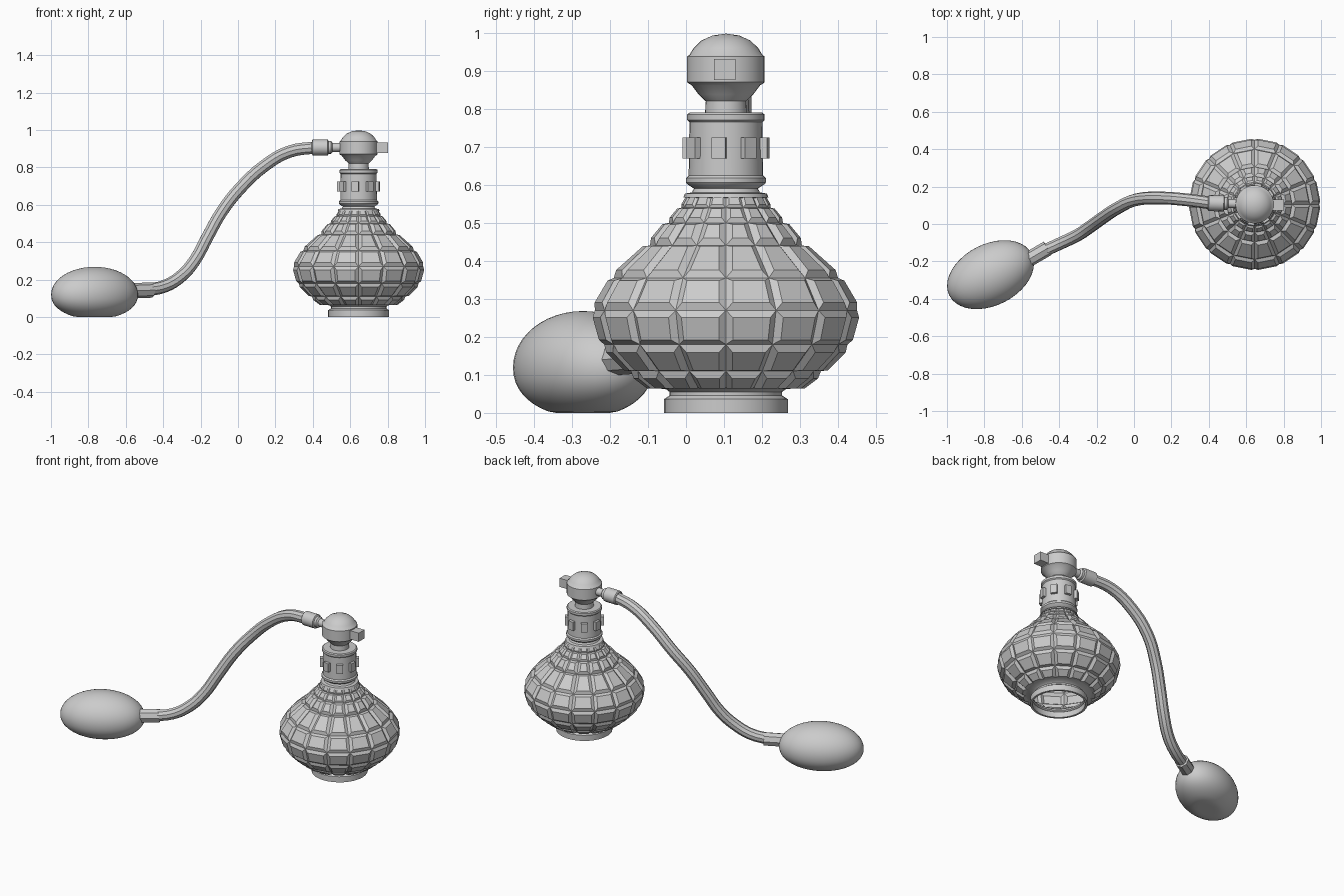
import bpy, bmesh, math
from mathutils import Vector, Matrix

if "Cube" in bpy.data.objects:
    bpy.data.objects.remove(bpy.data.objects["Cube"])

CX, CY = 0.645, 0.105   # bottle axis


def finish(bm, name, angle=35):
    me = bpy.data.meshes.new(name)
    bm.to_mesh(me)
    bm.free()
    ob = bpy.data.objects.new(name, me)
    bpy.context.collection.objects.link(ob)
    shade(ob, angle)
    return ob


def shade(ob, angle):
    if not angle:
        return
    bpy.ops.object.select_all(action='DESELECT')
    ob.select_set(True)
    bpy.context.view_layer.objects.active = ob
    bpy.ops.object.shade_smooth_by_angle(angle=math.radians(angle))


def revolve(profile, n):
    """Spin (radius, height) points about z; returns bmesh and its rows of faces."""
    bm = bmesh.new()
    rings = [[bm.verts.new((r * math.cos(2 * math.pi * i / n),
                            r * math.sin(2 * math.pi * i / n), z)) for i in range(n)]
             for r, z in profile]
    rows = []
    for a, b in zip(rings, rings[1:]):
        rows.append([bm.faces.new((a[i], a[(i + 1) % n], b[(i + 1) % n], b[i]))
                     for i in range(n)])
    bm.normal_update()
    return bm, rows


def lathe(name, profile, n=32, matrix=None):
    bm, _ = revolve(profile, n)
    bmesh.ops.remove_doubles(bm, verts=bm.verts, dist=1e-5)
    bm.transform(matrix or Matrix.Translation((CX, CY, 0)))
    return finish(bm, name)


def along(start, end):
    """Matrix taking local z to the line from start towards end."""
    s, e = Vector(start), Vector(end)
    return Matrix.Translation(s) @ (e - s).to_track_quat('Z', 'Y').to_matrix().to_4x4()


def box(name, size, matrix):
    bm = bmesh.new()
    bmesh.ops.create_cube(bm, size=1)
    bm.transform(matrix @ Matrix.Diagonal((*size, 1)))
    return finish(bm, name, 0)


# Cut-glass body: 16 columns of raised, chamfered panels
body = [(0.19, 0.065), (0.25, 0.11), (0.32, 0.18), (0.345, 0.27), (0.295, 0.355),
        (0.20, 0.44), (0.15, 0.50), (0.117, 0.54), (0.10, 0.57)]
bm, rows = revolve(body, 16)
for row, (p, q) in zip(rows, zip(body, body[1:])):
    h = math.dist(p, q)
    t = min(0.016, 0.2 * h)
    bmesh.ops.inset_individual(bm, faces=row, thickness=t, depth=0.85 * t,
                               use_even_offset=True)
bm.transform(Matrix.Translation((CX, CY, 0)))
finish(bm, "bottle_body", 0)

# Foot ring, open underneath
lathe("bottle_foot", [(0.15, 0.035), (0.15, 0.0), (0.163, 0.0), (0.163, 0.036),
                      (0.148, 0.046), (0.148, 0.055), (0.157, 0.062), (0.19, 0.066)])

# Neck and metal collar
lathe("collar", [(0.10, 0.565), (0.112, 0.567), (0.108, 0.577), (0.09, 0.58),
                 (0.084, 0.59), (0.102, 0.602), (0.105, 0.606), (0.105, 0.618),
                 (0.098, 0.625), (0.096, 0.765), (0.102, 0.771), (0.102, 0.785),
                 (0.096, 0.79), (0.0, 0.79)])

# Collar studs
for k in range(8):
    rot = Matrix.Rotation(math.radians(-10 + 45 * k), 4, 'Z')
    box(f"collar_stud_{k + 1}", (0.026, 0.037, 0.055),
        Matrix.Translation((CX, CY, 0)) @ rot @ Matrix.Translation((0.1, 0, 0.697)))

# Ball-shaped spray head with a belt
lathe("spray_head", [(0.055, 0.785), (0.053, 0.82), (0.072, 0.838), (0.09, 0.862),
                     (0.097, 0.866), (0.102, 0.87), (0.102, 0.938), (0.096, 0.942),
                     (0.085, 0.96), (0.064, 0.98), (0.035, 0.993), (0.0, 0.998)])

# Square nozzle
box("nozzle", (0.12, 0.057, 0.055), Matrix.Translation((0.742, 0.102, 0.904)))

# Upper hose fitting
lathe("upper_fitting", [(0.0, 0.0), (0.024, 0.0), (0.024, 0.082), (0.034, 0.09),
                        (0.034, 0.104), (0.043, 0.108), (0.043, 0.188), (0.036, 0.193),
                        (0.0, 0.193)], 16,
      along((0.588, CY + 0.002, 0.907), (0.398, 0.112, 0.906)))

# Flexible hose
path = [(0.42, 0.111, 0.907), (0.275, 0.13, 0.884), (0.14, 0.139, 0.807),
        (0.008, 0.129, 0.684), (-0.088, 0.085, 0.561), (-0.163, 0.036, 0.428),
        (-0.233, -0.014, 0.30), (-0.302, -0.06, 0.22), (-0.39, -0.102, 0.165),
        (-0.50, -0.152, 0.142)]
cu = bpy.data.curves.new("hose", 'CURVE')
cu.dimensions = '3D'
cu.bevel_depth = 0.034
cu.bevel_resolution = 3
cu.resolution_u = 4
sp = cu.splines.new('BEZIER')
sp.bezier_points.add(len(path) - 1)
for bp, co in zip(sp.bezier_points, path):
    bp.co = co
    bp.handle_left_type = bp.handle_right_type = 'AUTO'
hose = bpy.data.objects.new("hose", cu)
bpy.context.collection.objects.link(hose)
bpy.ops.object.select_all(action='DESELECT')
hose.select_set(True)
bpy.context.view_layer.objects.active = hose
bpy.ops.object.convert(target='MESH')
shade(bpy.context.view_layer.objects.active, 35)

# Lower hose fitting
lathe("lower_fitting", [(0.0, 0.0), (0.041, 0.0), (0.041, 0.13), (0.0, 0.13)], 8,
      along((-0.462, -0.13, 0.144), (-0.56, -0.187, 0.140)))

# Squeeze bulb: egg shape flattened where it rests
bm = bmesh.new()
bmesh.ops.create_uvsphere(bm, u_segments=40, v_segments=24, radius=1)
for v in bm.verts:
    z = v.co.z
    v.co.x *= 0.247
    v.co.y *= 0.164
    v.co.z = 0.148 * z if z > 0 else max(-0.12, -0.132 * abs(z) ** 0.9)
bm.transform(Matrix.Translation((-0.767, -0.271, 0.12)) @
             Matrix.Rotation(math.radians(27), 4, 'Z'))
finish(bm, "squeeze_bulb", 60)
